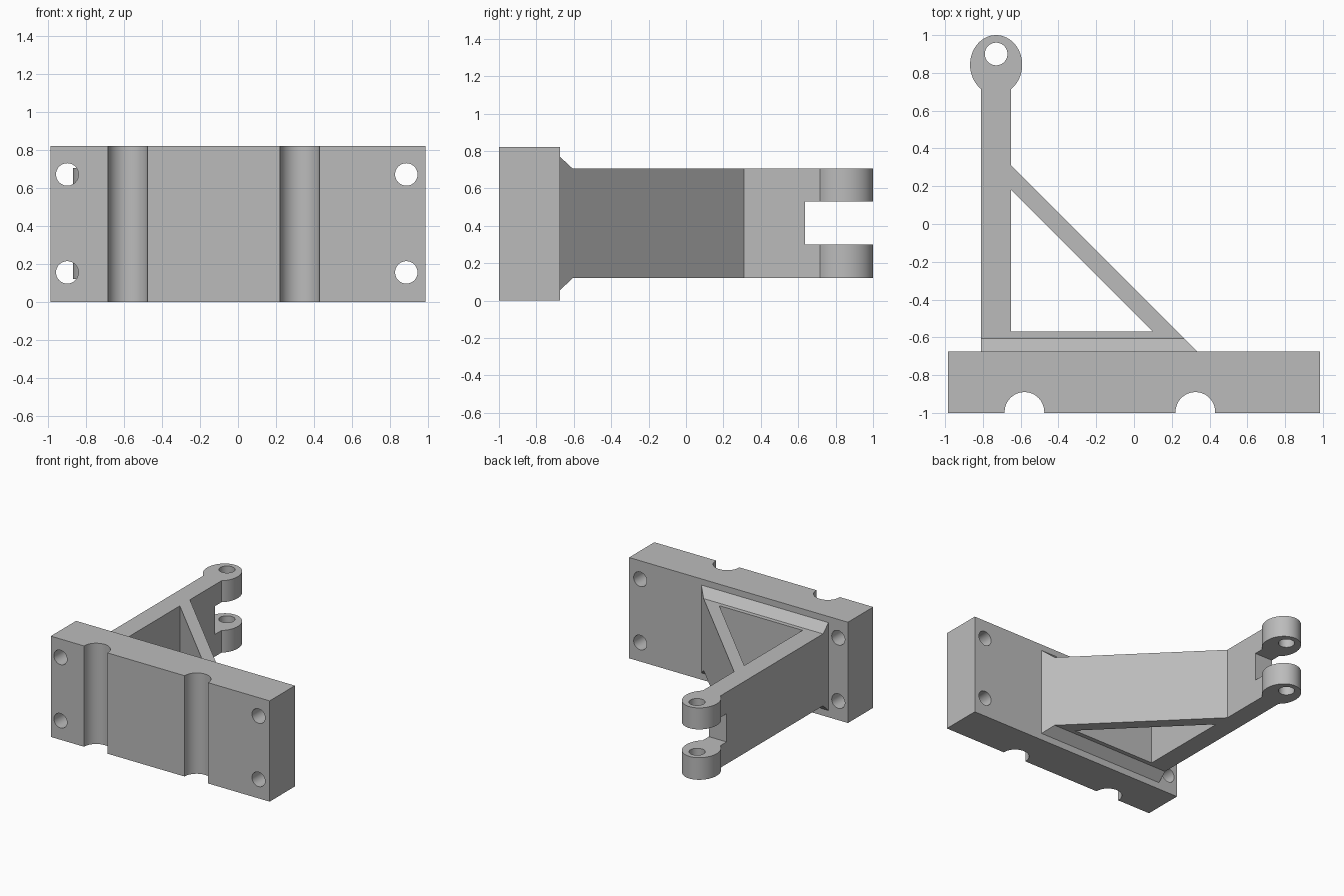
import bpy, bmesh
from math import sin, cos, pi, radians
from mathutils import Matrix, Vector

cube = bpy.data.objects.get("Cube")
if cube:
    bpy.data.objects.remove(cube, do_unlink=True)

grey = bpy.data.materials.new("plain grey")
grey.use_nodes = True
grey.diffuse_color = (0.5, 0.5, 0.5, 1)
grey.node_tree.nodes["Principled BSDF"].inputs["Base Color"].default_value = grey.diffuse_color


def finish(bm, name):
    bmesh.ops.recalc_face_normals(bm, faces=bm.faces)
    mesh = bpy.data.meshes.new(name)
    bm.to_mesh(mesh)
    bm.free()
    mesh.materials.append(grey)
    obj = bpy.data.objects.new(name, mesh)
    bpy.context.collection.objects.link(obj)
    return obj


def loft(name, start, end):
    """Solid between two matching outlines."""
    bm = bmesh.new()
    a = [bm.verts.new(p) for p in start]
    b = [bm.verts.new(p) for p in end]
    bm.faces.new(a)
    bm.faces.new(b)
    for i in range(len(a)):
        j = (i + 1) % len(a)
        bm.faces.new((a[i], a[j], b[j], b[i]))
    return finish(bm, name)


def plan(name, pts, z0, z1):
    """Top outline raised from z0 to z1."""
    return loft(name, [(x, y, z0) for x, y in pts], [(x, y, z1) for x, y in pts])


def box(name, x0, x1, y0, y1, z0, z1):
    return plan(name, [(x0, y0), (x1, y0), (x1, y1), (x0, y1)], z0, z1)


def rod(name, centre, radius, axis):
    bm = bmesh.new()
    bmesh.ops.create_cone(bm, cap_ends=True, segments=48, radius1=radius, radius2=radius, depth=2)
    turn = Vector((0, 0, 1)).rotation_difference(Vector(axis)).to_matrix().to_4x4()
    bm.transform(Matrix.Translation(centre) @ turn)
    return finish(bm, name)


def combine(target, tool, operation="DIFFERENCE"):
    tool.hide_render = True
    mod = target.modifiers.new("cut", "BOOLEAN")
    mod.operation, mod.solver, mod.object = operation, "EXACT", tool
    bpy.context.view_layer.objects.active = target
    bpy.ops.object.modifier_apply(modifier=mod.name)
    bpy.data.objects.remove(tool, do_unlink=True)


# Mounting block with two half-round grooves and four bolt holes
BACK = -0.675
block = box("mounting_block", -0.985, 0.985, -1, BACK, 0, 0.82)
for x in (-0.58, 0.325):
    combine(block, rod("groove_cutter", (x, -0.995, 0.4), 0.105, (0, 0, 1)))
for x in (-0.898, 0.885):
    for z in (0.155, 0.67):
        combine(block, rod("bolt_cutter", (x, -0.8, z), 0.059, (0, 1, 0)))

# Braced arm, with its rounded lug in the same outline
LOW, HIGH = 0.12, 0.705
ARM_L, ARM_R, LUG_X, LUG_Y = -0.81, -0.65, -0.73, 0.843
lug = []
for i in range(49):
    a = radians(-54.5) + radians(289) * i / 48
    lug.append((LUG_X + 0.138 * cos(a), LUG_Y + 0.157 * sin(a)))
outline = [(ARM_L, BACK), (0.335, BACK), (ARM_R, 0.31)] + lug
arm = plan("braced_arm", outline, LOW, HIGH)
combine(arm, plan("opening_cutter", [(ARM_R, -0.57), (0.1, -0.57), (ARM_R, 0.18)], -1, 2))
combine(arm, box("fork_cutter", -1.2, -0.4, 0.635, 1.2, 0.3, 0.53))
combine(arm, rod("pin_cutter", (LUG_X, 0.9, 0.4), 0.06, (0, 0, 1)))

# Sloped fillets where the arm meets the block, trimmed along the brace
for name, z, lip in (("upper_fillet", HIGH, 0.065), ("lower_fillet", LOW, -0.065)):
    profile = [(BACK, z), (-0.605, z), (BACK, z + lip)]
    loft(name, [(ARM_L, y, h) for y, h in profile], [(-0.34 - y, y, h) for y, h in profile])

# Smooth round walls, crisp edges
for obj in (block, arm):
    bpy.ops.object.select_all(action="DESELECT")
    obj.select_set(True)
    bpy.context.view_layer.objects.active = obj
    bpy.ops.object.shade_smooth_by_angle(angle=radians(30))
